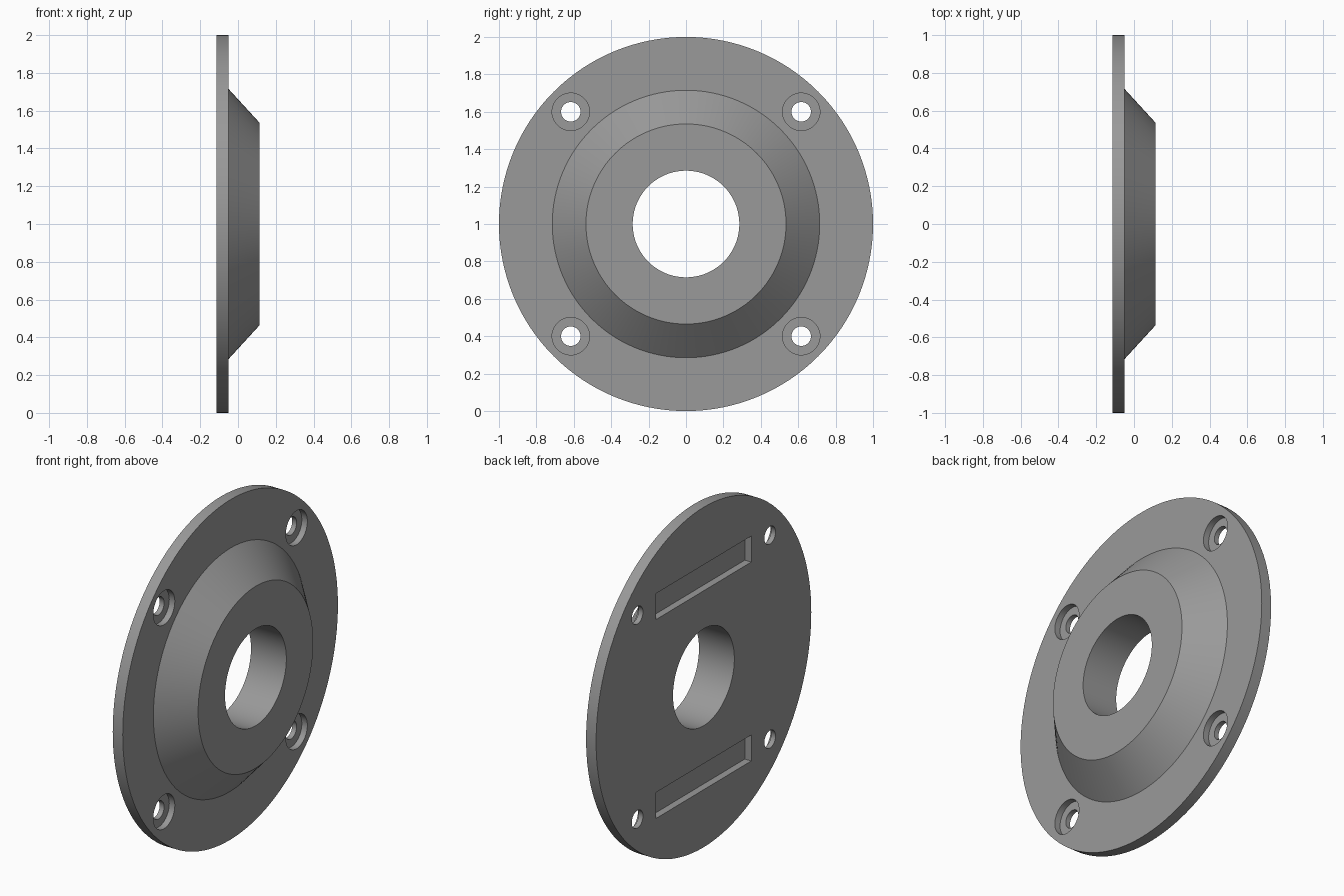
import bpy, bmesh, math
from mathutils import Matrix, Vector

if "Cube" in bpy.data.objects:
    bpy.data.objects.remove(bpy.data.objects["Cube"])

BACK, PLATE, FRONT = -0.115, -0.05, 0.115   # x stations
HUB = Vector((0, 0, 1))                     # axis runs along x through here

grey = bpy.data.materials.new("grey")
grey.diffuse_color = (0.32, 0.32, 0.32, 1)
grey.use_nodes = True
grey.node_tree.nodes["Principled BSDF"].inputs["Base Color"].default_value = grey.diffuse_color


def make_object(name, bm):
    bmesh.ops.recalc_face_normals(bm, faces=bm.faces)
    mesh = bpy.data.meshes.new(name)
    bm.to_mesh(mesh)
    bm.free()
    mesh.materials.append(grey)
    obj = bpy.data.objects.new(name, mesh)
    bpy.context.collection.objects.link(obj)
    return obj


def lathe(name, profile, segments):
    """Revolve a closed (x, radius) profile around the hub axis."""
    bm = bmesh.new()
    rings = []
    for i in range(segments):
        a = 2 * math.pi * i / segments
        rings.append([bm.verts.new(HUB + Vector((x, r * math.cos(a), r * math.sin(a))))
                      for x, r in profile])
    n = len(profile)
    for i in range(segments):
        a, b = rings[i], rings[(i + 1) % segments]
        for j in range(n):
            k = (j + 1) % n
            bm.faces.new((a[j], a[k], b[k], b[j]))
    return make_object(name, bm)


def cylinder_cutter(name, x0, x1, radius, y, z):
    bm = bmesh.new()
    place = Matrix.Translation(((x0 + x1) / 2, y, z)) @ Matrix.Rotation(math.pi / 2, 4, 'Y')
    bmesh.ops.create_cone(bm, cap_ends=True, segments=48, radius1=radius,
                          radius2=radius, depth=x1 - x0, matrix=place)
    return make_object(name, bm)


def box_cutter(name, x0, x1, width, height, z):
    bm = bmesh.new()
    place = (Matrix.Translation(((x0 + x1) / 2, 0, z))
             @ Matrix.Diagonal((x1 - x0, width, height, 1)))
    bmesh.ops.create_cube(bm, size=1, matrix=place)
    return make_object(name, bm)


# Round flange plate with conical boss and central bore
flange = lathe("flange", [(BACK, 0.285), (BACK, 1.0), (PLATE, 1.0),
                          (PLATE, 0.715), (FRONT, 0.535), (FRONT, 0.285)], 128)

cutters = []
for sz in (-1, 1):
    # Counterbored screw holes
    for sy in (-1, 1):
        y, z = 0.616 * sy, 1 + 0.6 * sz
        cutters.append(cylinder_cutter("screw_hole_cutter", BACK - 0.1, PLATE + 0.1, 0.052, y, z))
        cutters.append(cylinder_cutter("counterbore_cutter", PLATE - 0.036, PLATE + 0.1, 0.1, y, z))
    # Shallow slots in the back face
    cutters.append(box_cutter("slot_cutter", BACK - 0.1, BACK + 0.042, 0.885, 0.153, 1 + 0.585 * sz))

bpy.context.view_layer.objects.active = flange
flange.select_set(True)
for cutter in cutters:
    cut = flange.modifiers.new(cutter.name, 'BOOLEAN')
    cut.operation, cut.solver, cut.object = 'DIFFERENCE', 'EXACT', cutter
    bpy.ops.object.modifier_apply(modifier=cut.name)
for cutter in cutters:
    bpy.data.objects.remove(cutter)

bpy.ops.object.shade_smooth_by_angle(angle=math.radians(30))
